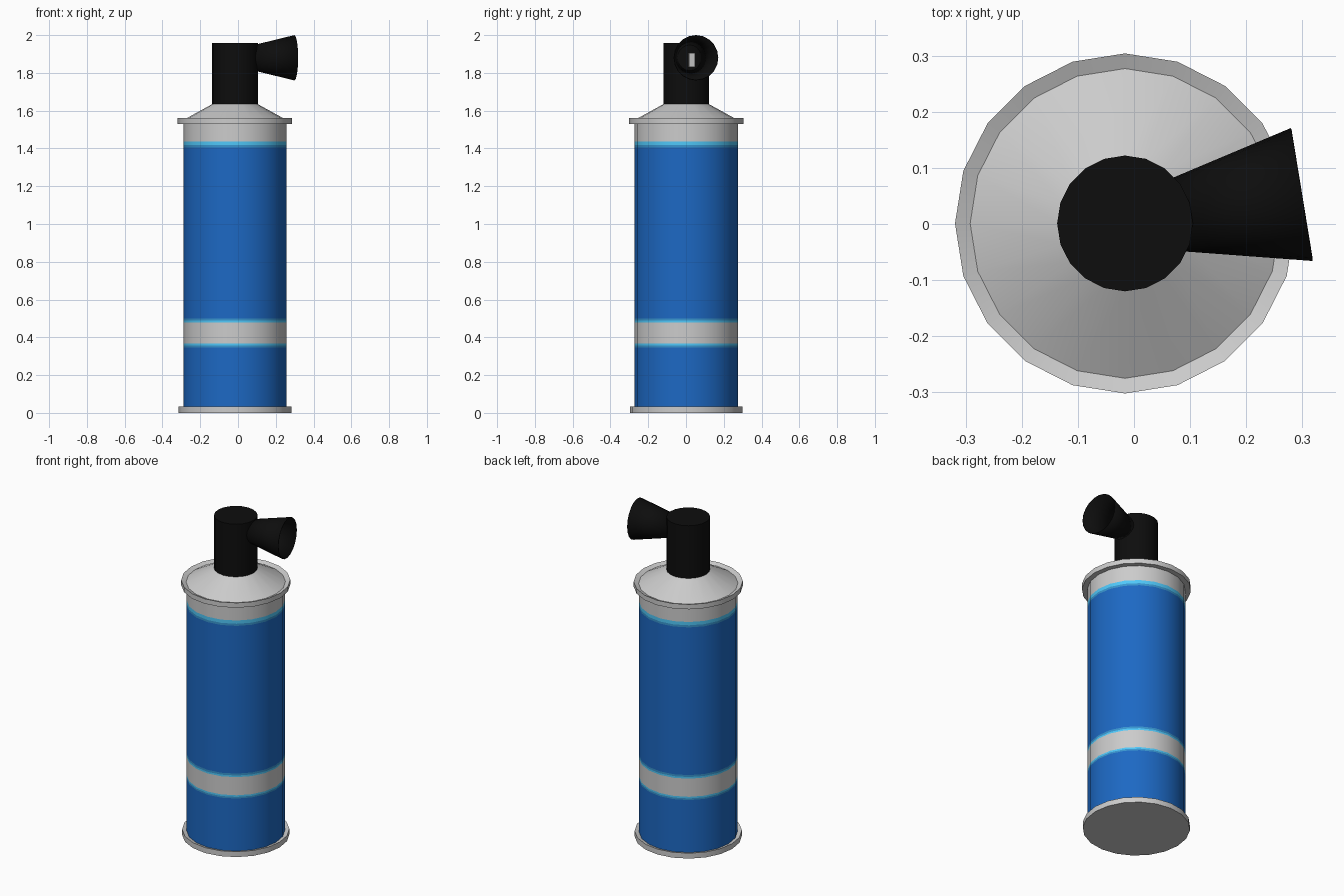
import bpy, bmesh
from math import sin, cos, pi, radians
from mathutils import Matrix

if "Cube" in bpy.data.objects:
    bpy.data.objects.remove(bpy.data.objects["Cube"])

CX, CY, SIDES = -0.016, 0.001, 20


def material(name, rgb):
    m = bpy.data.materials.new(name)
    m.diffuse_color = (*rgb, 1)
    m.use_nodes = True
    m.node_tree.nodes["Principled BSDF"].inputs["Base Color"].default_value = m.diffuse_color
    return m


GREY = material("grey", (0.8, 0.8, 0.8))
BLUE = material("blue", (0.012, 0.14, 0.55))
MID = material("mid_blue", (0.04, 0.3, 0.62))
LIGHT = material("light_blue", (0.08, 0.58, 0.95))
BLACK = material("black", (0.004, 0.004, 0.004))


def lathe(name, profile, mats, caps=(False, False), matrix=None):
    """Revolve (radius, z) points; mats is one material or one per segment."""
    if not isinstance(mats, list):
        mats = [mats] * (len(profile) - 1)
    slots = list(dict.fromkeys(mats))
    bm = bmesh.new()
    rings = [[bm.verts.new((r * cos(2 * pi * i / SIDES), r * sin(2 * pi * i / SIDES), z))
              for i in range(SIDES)] for r, z in profile]
    for a, b, m in zip(rings, rings[1:], mats):
        for i in range(SIDES):
            j = (i + 1) % SIDES
            f = bm.faces.new((a[i], a[j], b[j], b[i]))
            f.material_index = slots.index(m)
    if caps[0]:
        bm.faces.new(rings[0][::-1])
    if caps[1]:
        bm.faces.new(rings[-1])
    mesh = bpy.data.meshes.new(name)
    bm.to_mesh(mesh)
    bm.free()
    for m in slots:
        mesh.materials.append(m)
    ob = bpy.data.objects.new(name, mesh)
    bpy.context.collection.objects.link(ob)
    ob.matrix_world = matrix or Matrix.Translation((CX, CY, 0))
    bpy.ops.object.select_all(action='DESELECT')
    ob.select_set(True)
    bpy.context.view_layer.objects.active = ob
    bpy.ops.object.shade_smooth_by_angle(angle=radians(30))
    return ob


# Painted can body with its coloured bands
heights = [0.02, 0.347, 0.357, 0.367, 0.478, 0.488, 0.50, 1.405, 1.418, 1.438, 1.54]
lathe("can_body", [(0.273, z) for z in heights],
      [BLUE, MID, LIGHT, GREY, LIGHT, MID, BLUE, MID, LIGHT, GREY])

# Rolled bottom rim with flat base
lathe("bottom_rim", [(0.298, 0), (0.298, 0.033), (0.272, 0.025)], GREY, (True, False))

# Rolled top rim, dipping inward to the conical shoulder
lathe("top_rim", [(0.272, 1.53), (0.303, 1.53), (0.303, 1.56), (0.276, 1.549)], GREY)
lathe("shoulder", [(0.276, 1.549), (0.118, 1.636)], GREY)

# Valve head
lathe("valve_head", [(0.121, 1.62), (0.121, 1.957)], BLACK, (True, True))

# Flared horn, level, turned slightly to the back
horn_axis = (Matrix.Translation((CX, CY, 1.88)) @ Matrix.Rotation(radians(9.3), 4, 'Z')
             @ Matrix.Rotation(radians(90), 4, 'Y'))
horn = lathe("horn", [(0.066, 0.095), (0.12, 0.319)], BLACK, matrix=horn_axis)
wall = horn.modifiers.new("wall", 'SOLIDIFY')
wall.thickness = 0.004
wall.offset = -1

# Small pale outlet inside the horn
bpy.ops.mesh.primitive_cube_add(size=1, location=(0.098, 0.029, 1.868),
                                rotation=(0, 0, radians(13)))
outlet = bpy.context.object
outlet.name = "outlet"
outlet.scale = (0.03, 0.032, 0.075)
outlet.data.materials.append(GREY)
